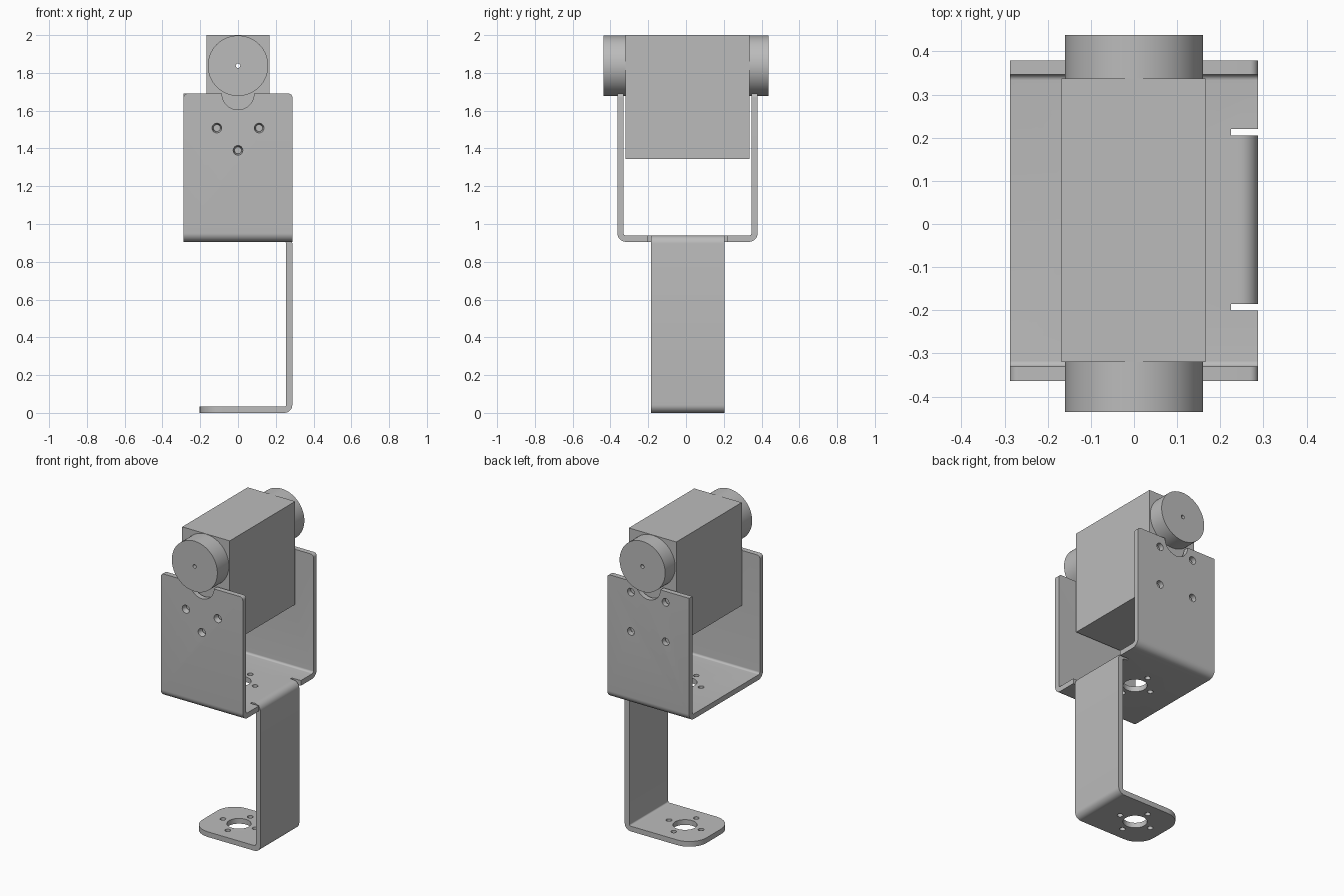
import bpy, bmesh
from math import cos, sin, pi
from mathutils import Vector, Matrix

cube = bpy.data.objects.get("Cube")
if cube:
    bpy.data.objects.remove(cube, do_unlink=True)

metal = bpy.data.materials.new("grey metal")
GREY = (0.5, 0.5, 0.5, 1)
metal.diffuse_color = GREY
metal.use_nodes = True
metal.node_tree.nodes["Principled BSDF"].inputs["Base Color"].default_value = GREY

T = 0.033      # sheet thickness
CY = 0.01      # bracket centre line in y


def make(name, bm):
    bmesh.ops.recalc_face_normals(bm, faces=bm.faces)
    mesh = bpy.data.meshes.new(name)
    bm.to_mesh(mesh)
    bm.free()
    ob = bpy.data.objects.new(name, mesh)
    mesh.materials.append(metal)
    bpy.context.collection.objects.link(ob)
    return ob


def add_rod(bm, start, end, r1, r2=None, seg=24):
    """Cylinder or cone between two points."""
    a, b = Vector(start), Vector(end)
    turn = (b - a).to_track_quat('Z', 'Y').to_matrix().to_4x4()
    bmesh.ops.create_cone(bm, cap_ends=True, segments=seg, radius1=r1,
                          radius2=r1 if r2 is None else r2, depth=(b - a).length,
                          matrix=Matrix.Translation((a + b) / 2) @ turn)


def add_box(bm, lo, hi):
    lo, hi = Vector(lo), Vector(hi)
    bmesh.ops.create_cube(bm, size=1, matrix=Matrix.Translation((lo + hi) / 2)
                          @ Matrix.Diagonal((*(hi - lo), 1)))


def folded_sheet(name, path, radius, place, lo, hi, round_start, round_end):
    """Sheet following a right-angled centre path, with rounded bends and end corners."""
    pts = [Vector(p) for p in path]
    steps = [(b - a).normalized() for a, b in zip(pts, pts[1:])]
    line = [(pts[0], steps[0])]
    for corner, d1, d2 in zip(pts[1:-1], steps, steps[1:]):
        centre = corner + (d2 - d1) * radius
        for i in range(9):
            a = i / 8 * pi / 2
            line.append((centre - d2 * radius * cos(a) + d1 * radius * sin(a),
                         d1 * cos(a) + d2 * sin(a)))
    line.append((pts[-1], steps[-1]))
    left = [p + Vector((-d.y, d.x)) * T / 2 for p, d in line]
    right = [p - Vector((-d.y, d.x)) * T / 2 for p, d in line]
    bm = bmesh.new()
    rings = [[bm.verts.new(place(p, w)) for p in left + right[::-1]] for w in (lo, hi)]
    n = len(left)
    m = 2 * n
    for i in range(m):
        j = (i + 1) % m
        bm.faces.new((rings[0][i], rings[0][j], rings[1][j], rings[1][i]))
    for ring in rings:
        bm.faces.new(ring)
    for i, j, size in ((m - 1, 0, round_start), (n - 1, n, round_end)):
        if size:
            edges = [bm.edges.get((ring[i], ring[j])) for ring in rings]
            bmesh.ops.bevel(bm, geom=edges, offset=size, segments=8,
                            profile=0.5, affect='EDGES')
    return make(name, bm)


def cut(ob, cutter):
    mod = ob.modifiers.new("cut", 'BOOLEAN')
    mod.operation = 'DIFFERENCE'
    mod.solver = 'EXACT'
    mod.object = cutter
    cutter.hide_render = True
    bpy.context.view_layer.objects.active = ob
    bpy.ops.object.modifier_apply(modifier=mod.name)


# U-shaped bracket that holds the motor
bracket = folded_sheet("bracket", [(-0.347, 1.69), (-0.347, 0.922), (0.363, 0.922), (0.363, 1.69)],
                       0.03, lambda p, w: (w, p.x, p.y), -0.288, 0.288, 0.02, 0.02)

# Leg strip bent down from the bracket base, ending in a foot
leg = folded_sheet("leg_and_foot", [(0.225, 0.922), (0.271, 0.922), (0.271, T / 2), (-0.203, T / 2)],
                   0.026, lambda p, w: (p.x, w, p.y), -0.185, 0.205, 0, 0.12)

# Motor body and its two round end caps
bm = bmesh.new()
add_box(bm, (-0.168, -0.32, 1.345), (0.166, 0.337, 2.0))
body = make("motor_body", bm)
caps = []
for name, y0, y1 in (("front_cap", -0.436, -0.32), ("back_cap", 0.337, 0.438)):
    bm = bmesh.new()
    add_rod(bm, (0, y0, 1.838), (0, y1, 1.838), 0.16, seg=64)
    caps.append(make(name, bm))

# Mounting holes shared by the bracket base and the foot
bm = bmesh.new()
for z in (0.0, 0.922):
    add_rod(bm, (0, CY, z - 0.1), (0, CY, z + 0.1), 0.07, seg=40)
    for dx, dy in ((1, 0), (-1, 0), (0, 1), (0, -1)):
        x, y = dx * 0.113, CY + dy * 0.113
        add_rod(bm, (x, y, z - 0.1), (x, y, z + 0.1), 0.017)
base_holes = make("base_hole_cutter", bm)

# Wall holes and the round notch under the caps
bm = bmesh.new()
add_rod(bm, (0, -0.5, 1.69), (0, 0.5, 1.69), 0.085, seg=48)
for x, z in ((-0.112, 1.508), (0.112, 1.508), (0, 1.39)):
    add_rod(bm, (x, -0.3645, z), (x, -0.325, z), 0.026, 0.017)
for x in (-0.122, 0.122):
    for z in (1.37, 1.62):
        add_rod(bm, (x, 0.3, z), (x, 0.45, z), 0.024)
wall_holes = make("wall_hole_cutter", bm)

# Opening and relief slots where the leg leaves the base
bm = bmesh.new()
add_box(bm, (0.225, -0.2, 0.8), (0.4, 0.22, 1.0))
relief = make("relief_cutter", bm)

# Fine shaft bore
bm = bmesh.new()
add_rod(bm, (0, -0.6, 1.838), (0, 0.6, 1.838), 0.012, seg=16)
bore = make("bore_cutter", bm)

for ob, cutters in ((bracket, (base_holes, wall_holes, relief)), (leg, (base_holes,)),
                    (body, (bore,)), (caps[0], (bore,)), (caps[1], (bore,))):
    for cutter in cutters:
        cut(ob, cutter)
for cutter in (base_holes, wall_holes, relief, bore):
    bpy.data.objects.remove(cutter, do_unlink=True)

# Smooth the bends and round edges, keeping corners sharp
for ob in (bracket, leg, body, *caps):
    bpy.ops.object.select_all(action='DESELECT')
    ob.select_set(True)
    bpy.context.view_layer.objects.active = ob
    bpy.ops.object.shade_smooth_by_angle(angle=pi / 6)
